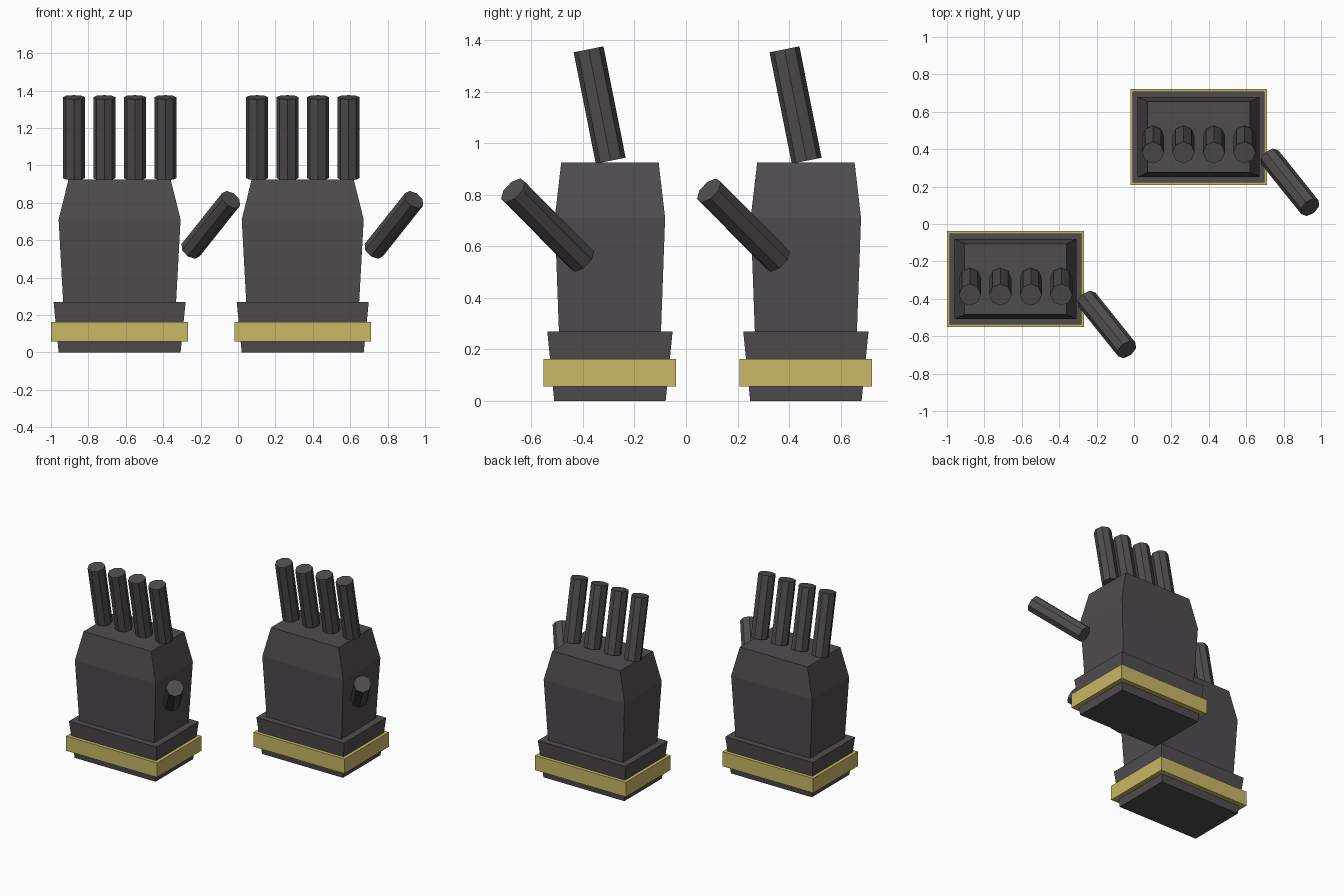
import bpy, bmesh, math
from mathutils import Vector, Matrix

if "Cube" in bpy.data.objects:
    bpy.data.objects.remove(bpy.data.objects["Cube"])


def material(name, rgb):
    m = bpy.data.materials.new(name)
    m.diffuse_color = (*rgb, 1)
    m.use_nodes = True
    m.node_tree.nodes["Principled BSDF"].inputs["Base Color"].default_value = m.diffuse_color
    return m


DARK = material("charcoal", (0.08, 0.073, 0.078))
GOLD = material("dull_gold", (0.58, 0.48, 0.13))


def finish(bm, name, mat):
    bmesh.ops.recalc_face_normals(bm, faces=bm.faces)
    me = bpy.data.meshes.new(name)
    bm.to_mesh(me)
    bm.free()
    me.materials.append(mat)
    ob = bpy.data.objects.new(name, me)
    bpy.context.collection.objects.link(ob)
    return ob


def stacked(name, centre, sections, mat):
    """Rectangular sections (half x, half y, z) joined into a closed solid."""
    bm = bmesh.new()
    rings = []
    for hx, hy, z in sections:
        rings.append([bm.verts.new((centre[0] + sx * hx, centre[1] + sy * hy, z))
                      for sx, sy in ((-1, -1), (1, -1), (1, 1), (-1, 1))])
    for a, b in zip(rings, rings[1:]):
        for i in range(4):
            j = (i + 1) % 4
            bm.faces.new((a[i], a[j], b[j], b[i]))
    bm.faces.new(rings[0][::-1])
    bm.faces.new(rings[-1])
    return finish(bm, name, mat)


def rod(name, start, end, radius, mat, sides=8):
    start, end = Vector(start), Vector(end)
    axis = end - start
    bm = bmesh.new()
    turn = axis.to_track_quat('Z', 'Y').to_matrix().to_4x4()
    bmesh.ops.create_cone(bm, cap_ends=True, segments=sides, radius1=radius,
                          radius2=radius, depth=axis.length,
                          matrix=Matrix.Translation((start + end) / 2) @ turn)
    return finish(bm, name, mat)


def glove(side, cx, cy):
    # palm and flared cuff in one solid
    stacked(side + "_palm_and_cuff", (cx, cy),
            [(0.326, 0.216, 0), (0.353, 0.243, 0.27), (0.302, 0.198, 0.27),
             (0.326, 0.214, 0.71), (0.273, 0.189, 0.925)], DARK)
    # wrist band
    stacked(side + "_wrist_band", (cx, cy),
            [(0.366, 0.257, 0.057), (0.366, 0.257, 0.163)], GOLD)
    # four fingers leaning forward
    for i in range(4):
        x = cx + (i - 1.5) * 0.163
        rod(f"{side}_finger_{i + 1}", (x, cy + 0.003, 0.932),
            (x, cy - 0.083, 1.364), 0.059, DARK)
    # thumb pointing out, forward and up
    rod(side + "_thumb", (cx + 0.38, cy - 0.108, 0.547),
        (cx + 0.595, cy - 0.376, 0.817), 0.059, DARK)


glove("front", -0.633, -0.295)
glove("rear", 0.346, 0.465)
